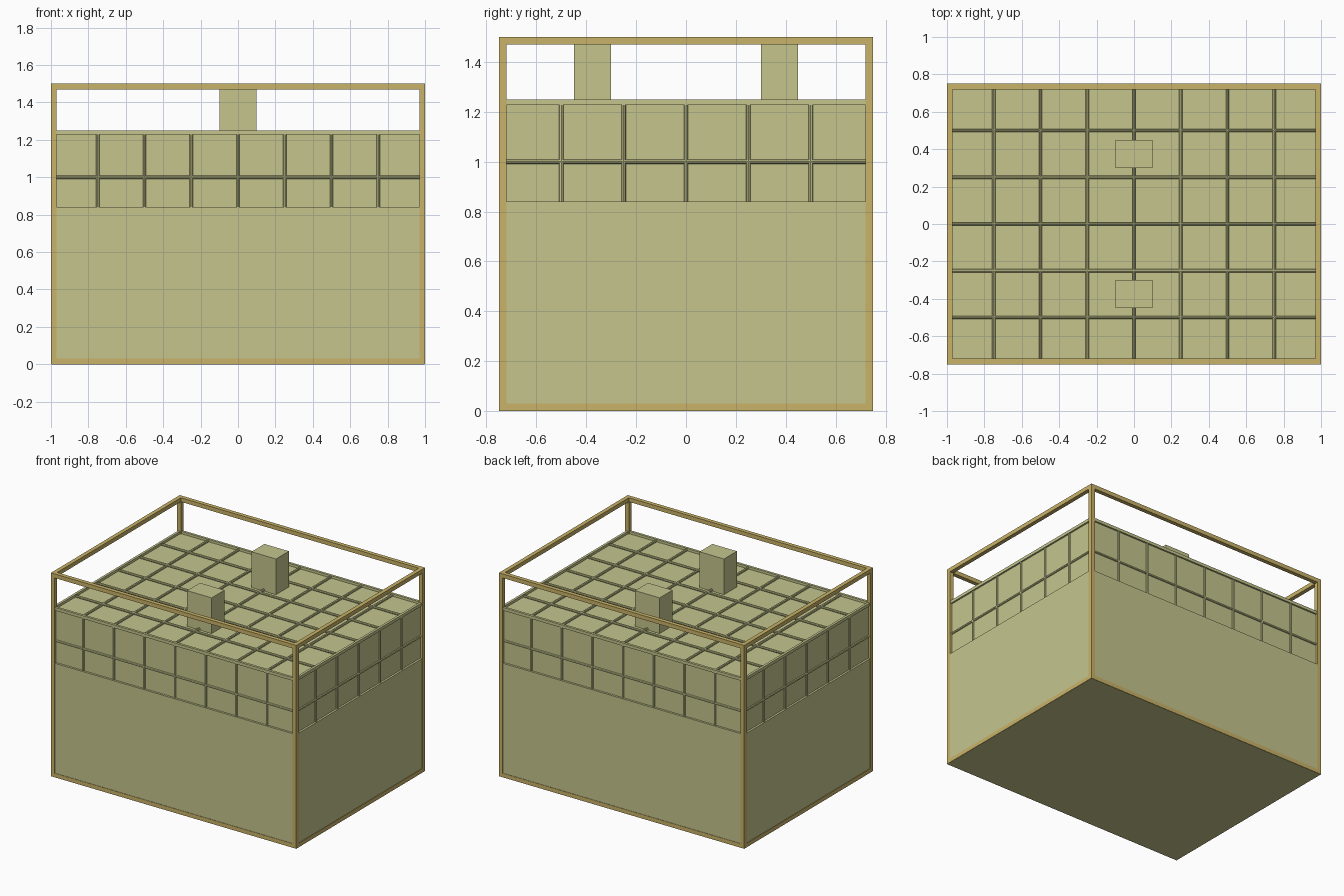
import bpy, bmesh, math
from mathutils import Matrix, Vector

if "Cube" in bpy.data.objects:
    bpy.data.objects.remove(bpy.data.objects["Cube"])


def material(name, rgb):
    m = bpy.data.materials.new(name)
    m.diffuse_color = (*rgb, 1.0)
    m.use_nodes = True
    m.node_tree.nodes["Principled BSDF"].inputs["Base Color"].default_value = m.diffuse_color
    return m


GREEN = material("pale_olive", (0.555, 0.560, 0.268))
TAN = material("tan_frame", (0.584, 0.450, 0.138))

W, D, H = 1.0, 0.75, 1.5      # half width, half depth, full height
T = 0.03                      # frame bar thickness
LEDGE, ROOF, REC = 0.84, 1.232, 0.018
R = 0.009                     # rod radius


def add_box(bm, lo, hi):
    lo, hi = Vector(lo), Vector(hi)
    c, s = (lo + hi) / 2, hi - lo
    bmesh.ops.create_cube(bm, size=1,
                          matrix=Matrix.Translation(c) @ Matrix.Diagonal((*s, 1)))


def add_rod(bm, a, b):
    a, b = Vector(a), Vector(b)
    rot = (b - a).to_track_quat('Z', 'Y').to_matrix().to_4x4()
    bmesh.ops.create_cone(bm, cap_ends=True, segments=8, radius1=R, radius2=R,
                          depth=(b - a).length,
                          matrix=Matrix.Translation((a + b) / 2) @ rot)


def finish(bm, name, mat):
    me = bpy.data.meshes.new(name)
    bm.to_mesh(me)
    bm.free()
    me.materials.append(mat)
    ob = bpy.data.objects.new(name, me)
    bpy.context.collection.objects.link(ob)
    return ob


# solid lower body
bm = bmesh.new()
e = 0.003
add_box(bm, (-W + e, -D + e, 0), (W - e, D - e, LEDGE))
finish(bm, "lower_body", GREEN)

# slightly recessed upper body
bm = bmesh.new()
add_box(bm, (-W + REC, -D + REC, LEDGE), (W - REC, D - REC, ROOF))
finish(bm, "upper_body", GREEN)

# rim around the roof edge
bm = bmesh.new()
for s in (-1, 1):
    y, x = s * (D - 0.015), s * (W - 0.015)
    add_box(bm, (-W + T, y - 0.009, 1.228), (W - T, y + 0.009, 1.25))
    add_box(bm, (x - 0.009, -D + T, 1.228), (x + 0.009, D - T, 1.25))
finish(bm, "roof_rim", GREEN)

# rods laid in a grid over the roof and down the four sides
bm = bmesh.new()
X, Y = W - REC, D - REC
zr = 1.25 - R
for i in range(-3, 4):
    x = i * 0.25
    add_rod(bm, (x, -D + T, zr), (x, D - T, zr))
    for s in (-1, 1):
        add_rod(bm, (x, s * Y, LEDGE), (x, s * Y, ROOF))
for j in range(-2, 3):
    y = j * 0.25
    add_rod(bm, (-W + T, y, zr), (W - T, y, zr))
    for s in (-1, 1):
        add_rod(bm, (s * X, y, LEDGE), (s * X, y, ROOF))
for s in (-1, 1):
    add_rod(bm, (-W + T, s * Y, 1.0), (W - T, s * Y, 1.0))
    add_rod(bm, (s * X, -D + T, 1.0), (s * X, D - T, 1.0))
finish(bm, "grid_rods", GREEN)

# two blocks standing on the roof
for name, y in (("front_block", -0.375), ("back_block", 0.375)):
    bm = bmesh.new()
    add_box(bm, (-0.1, y - 0.075, ROOF), (0.1, y + 0.075, 1.495))
    finish(bm, name, GREEN)

# outer frame: corner posts plus top and bottom rails
bm = bmesh.new()
for sx in (-1, 1):
    for sy in (-1, 1):
        cx, cy = sx * (W - T / 2), sy * (D - T / 2)
        add_box(bm, (cx - T / 2, cy - T / 2, 0.001), (cx + T / 2, cy + T / 2, H))
for z in (0.001, H - T):
    top = z + T
    if z > 1:
        top = H
    for s in (-1, 1):
        cy, cx = s * (D - T / 2), s * (W - T / 2)
        add_box(bm, (-W + T, cy - T / 2, z), (W - T, cy + T / 2, top))
        add_box(bm, (cx - T / 2, -D + T, z), (cx + T / 2, D - T, top))
finish(bm, "outer_frame", TAN)
